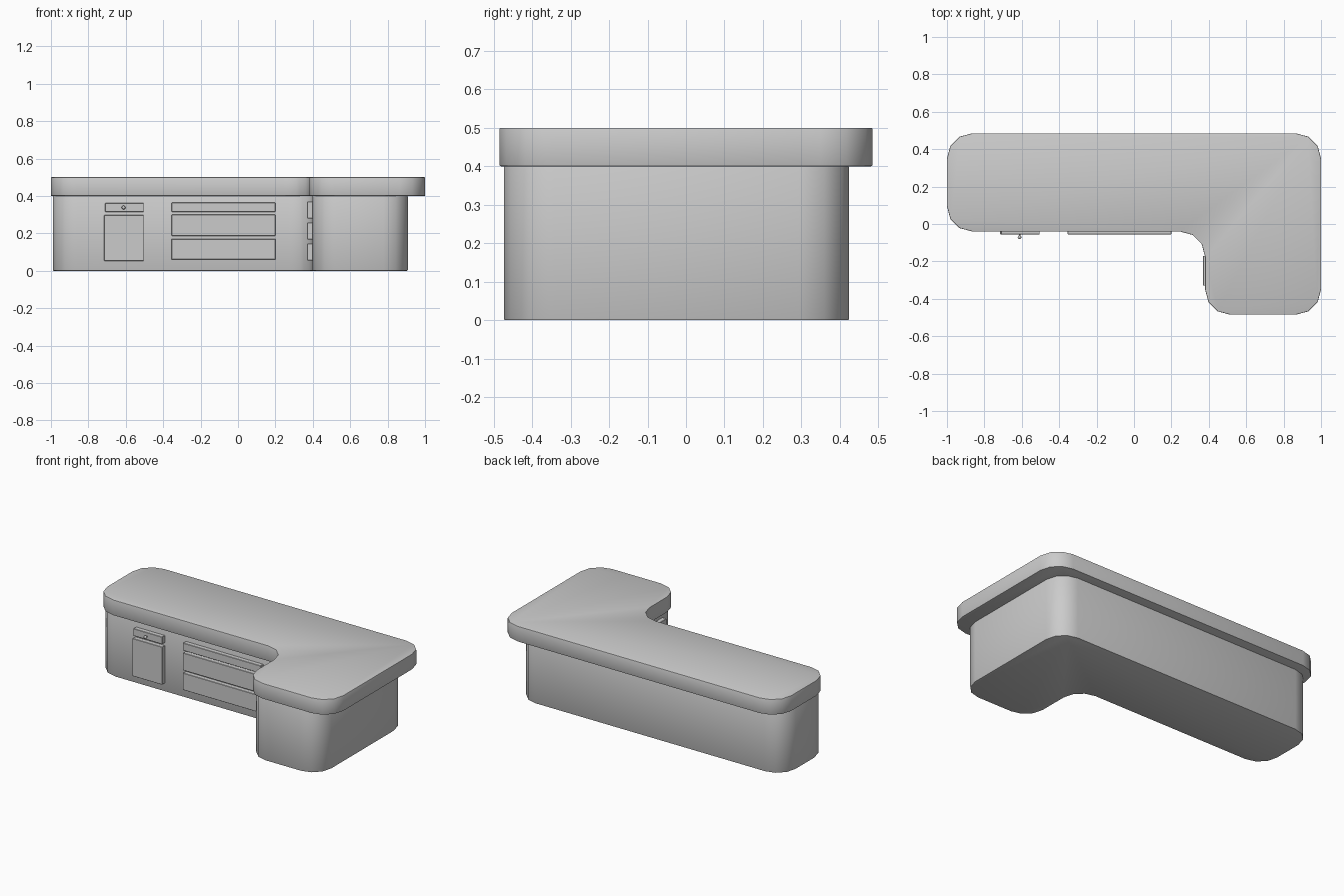
import bpy
import bmesh
from math import radians
from mathutils import Matrix

if "Cube" in bpy.data.objects:
    bpy.data.objects.remove(bpy.data.objects["Cube"], do_unlink=True)

grey = bpy.data.materials.new("plain grey")
grey.use_nodes = True
colour = (0.6, 0.6, 0.6, 1)
grey.diffuse_color = colour
grey.node_tree.nodes["Principled BSDF"].inputs["Base Color"].default_value = colour


def finish(name, bm):
    bmesh.ops.recalc_face_normals(bm, faces=bm.faces)
    mesh = bpy.data.meshes.new(name)
    bm.to_mesh(mesh)
    bm.free()
    mesh.materials.append(grey)
    obj = bpy.data.objects.new(name, mesh)
    bpy.context.collection.objects.link(obj)
    bpy.ops.object.select_all(action='DESELECT')
    obj.select_set(True)
    bpy.context.view_layer.objects.active = obj
    bpy.ops.object.shade_smooth_by_angle(angle=radians(35))
    return obj


def soften(bm, width):
    """Round off the rims of the top and bottom faces."""
    rims = [e for e in bm.edges
            if abs(e.verts[0].co.z - e.verts[1].co.z) < 1e-5]
    bmesh.ops.bevel(bm, geom=rims, offset=width, segments=2, profile=0.5,
                    affect='EDGES')


def l_slab(name, left, right, front, back, inner_x, inner_y, low, high, radius):
    """L-shaped slab with every upright corner rounded."""
    outline = [(left, back), (left, inner_y), (inner_x, inner_y),
               (inner_x, front), (right, front), (right, back)]
    bm = bmesh.new()
    face = bm.faces.new([bm.verts.new((x, y, low)) for x, y in outline])
    new = bmesh.ops.extrude_face_region(bm, geom=[face])["geom"]
    bmesh.ops.translate(bm, vec=(0, 0, high - low),
                        verts=[v for v in new if isinstance(v, bmesh.types.BMVert)])
    uprights = [e for e in bm.edges
                if abs(e.verts[0].co.z - e.verts[1].co.z) > 0.01]
    bmesh.ops.bevel(bm, geom=uprights, offset=radius, segments=3, profile=0.5,
                    affect='EDGES')
    soften(bm, 0.004)
    return finish(name, bm)


def panel(name, x, y, z):
    """Box given by its (low, high) range on each axis."""
    bm = bmesh.new()
    bmesh.ops.create_cube(bm, size=1)
    for v in bm.verts:
        v.co = [sum(r) / 2 + c * (r[1] - r[0]) for c, r in zip(v.co, (x, y, z))]
    bmesh.ops.bevel(bm, geom=bm.edges[:], offset=0.002, segments=1,
                    affect='EDGES')
    return finish(name, bm)


# Counter body and overhanging top
l_slab("counter_body", -0.99, 0.908, -0.473, 0.424, 0.398, -0.027, 0, 0.4, 0.13)
l_slab("counter_top", -1, 1, -0.485, 0.485, 0.38, -0.04, 0.4, 0.5, 0.135)

# Fronts on the long run
face_y = (-0.055, -0.02)
panel("cupboard_door", (-0.716, -0.504), face_y, (0.053, 0.297))
panel("small_drawer", (-0.71, -0.504), face_y, (0.315, 0.362))

# Stacked drawers: wide ones on the long run, narrow ones inside the return
for i, z in enumerate([(0.06, 0.17), (0.187, 0.3), (0.315, 0.364)]):
    panel(f"wide_drawer_{i + 1}", (-0.355, 0.2), face_y, z)
for i, z in enumerate([(0.055, 0.145), (0.167, 0.257), (0.28, 0.37)]):
    panel(f"return_drawer_{i + 1}", (0.37, 0.405), (-0.33, -0.17), z)

# Drawer knob with its stem
bm = bmesh.new()
bmesh.ops.create_uvsphere(bm, u_segments=12, v_segments=8, radius=0.01,
                          matrix=Matrix.Translation((-0.612, -0.071, 0.338)))
bmesh.ops.create_cone(bm, cap_ends=True, segments=12, radius1=0.004,
                      radius2=0.004, depth=0.02,
                      matrix=Matrix.Translation((-0.612, -0.06, 0.338))
                      @ Matrix.Rotation(radians(90), 4, 'X'))
finish("drawer_knob", bm)
